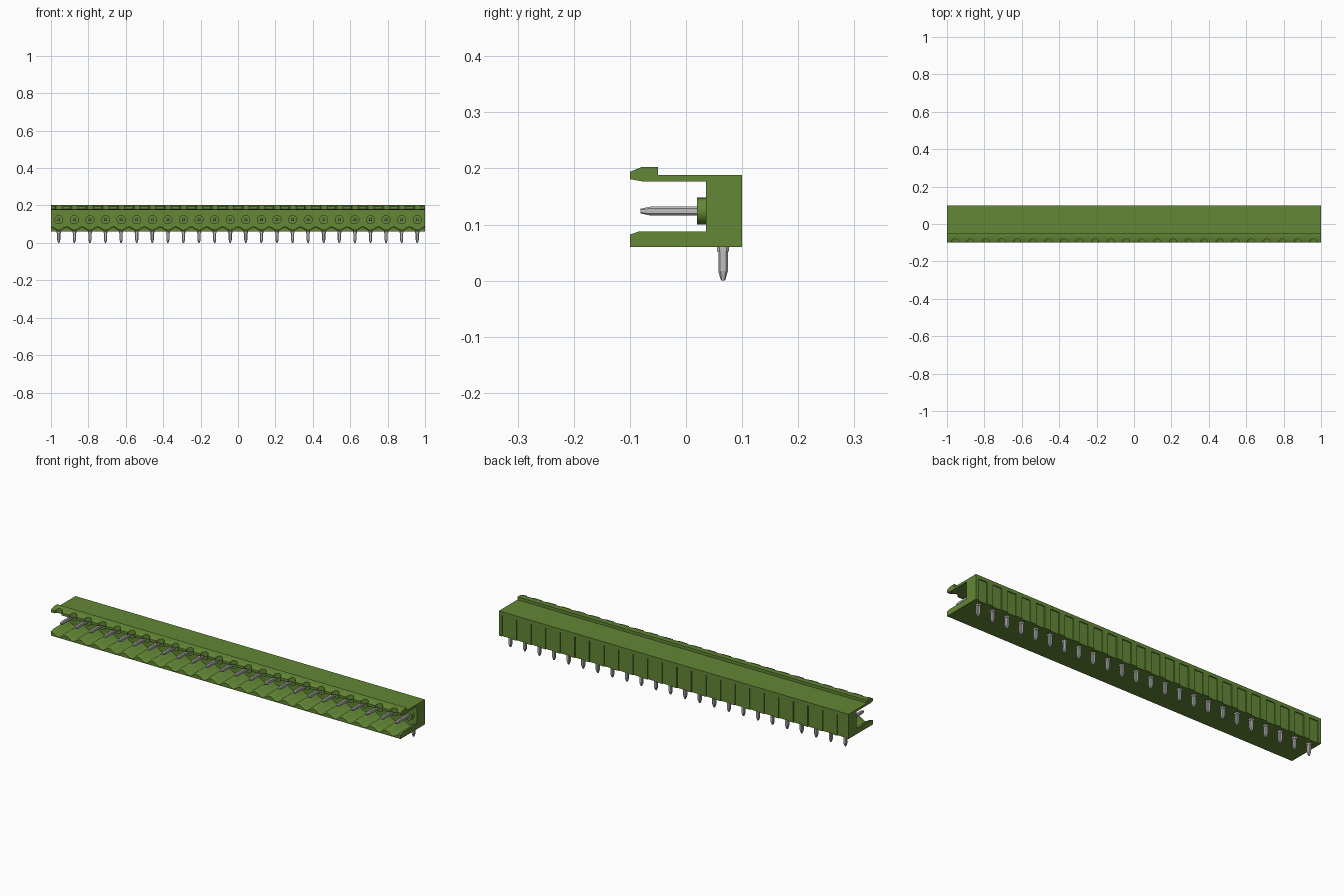
import bpy, bmesh, math

cube = bpy.data.objects.get("Cube")
if cube:
    bpy.data.objects.remove(cube, do_unlink=True)

POLES = 24
PITCH = 2 / POLES


def material(name, rgb):
    m = bpy.data.materials.new(name)
    m.use_nodes = True
    m.diffuse_color = (*rgb, 1)
    bsdf = next(n for n in m.node_tree.nodes if n.type == 'BSDF_PRINCIPLED')
    bsdf.inputs["Base Color"].default_value = (*rgb, 1)
    return m


GREEN = material("green plastic", (0.125, 0.245, 0.037))
METAL = material("tinned metal", (0.52, 0.52, 0.52))


def make(name, bm, mat, repeat=1, smooth=False):
    bmesh.ops.recalc_face_normals(bm, faces=bm.faces)
    me = bpy.data.meshes.new(name)
    bm.to_mesh(me)
    bm.free()
    me.materials.append(mat)
    ob = bpy.data.objects.new(name, me)
    bpy.context.collection.objects.link(ob)
    if repeat > 1:
        arr = ob.modifiers.new("per pole", 'ARRAY')
        arr.count = repeat
        arr.use_relative_offset = False
        arr.use_constant_offset = True
        arr.constant_offset_displace = (PITCH, 0, 0)
    if smooth:
        bpy.ops.object.select_all(action='DESELECT')
        ob.select_set(True)
        bpy.context.view_layer.objects.active = ob
        bpy.ops.object.shade_smooth_by_angle(angle=math.radians(30))
    return ob


def loft(rings):
    """Closed solid through rings with equal point counts."""
    bm = bmesh.new()
    vs = [[bm.verts.new(p) for p in r] for r in rings]
    for a, b in zip(vs, vs[1:]):
        for i in range(len(a)):
            j = (i + 1) % len(a)
            bm.faces.new((a[i], a[j], b[j], b[i]))
    bm.faces.new(vs[0])
    bm.faces.new(vs[-1][::-1])
    return bm


def box(x0, x1, y0, y1, z0, z1):
    return loft([[(x, y0, z0), (x, y1, z0), (x, y1, z1), (x, y0, z1)] for x in (x0, x1)])


def profile(x, dx):
    """Side outline, with the scalloped floor and the notched upper lip."""
    g = 0.009 * (1 + math.cos(math.tau * dx / PITCH))
    n = 0.02 * math.sqrt(max(0, 1 - (dx / 0.02) ** 2))
    t = n / 0.022
    pts = [(0.095, 0.06), (0.095, 0.188), (-0.05, 0.188), (-0.05, 0.203),
           (-0.078, 0.203), (-0.1 + n, 0.194 + 0.009 * t),
           (-0.1 + n, 0.181 - 0.004 * t), (-0.078, 0.177),
           (0.036, 0.177), (0.036, 0.088 - g),
           (-0.083, 0.088 - g), (-0.1, 0.082 - g), (-0.1, 0.06)]
    return [(x, y, z) for y, z in pts]


# Housing: one open C section running the whole length
half = [0, 0.006, 0.011, 0.015, 0.018, 0.02, 0.026, 0.034]
steps = [-PITCH / 2] + [-d for d in half[:0:-1]] + half
rings = []
for i in range(POLES):
    c = -1 + PITCH * (i + 0.5)
    rings += [profile(c + d, d) for d in steps]
rings.append(profile(1, PITCH / 2))
make("housing", loft(rings), GREEN, smooth=True)

# Back wall: top border and ribs framing the recessed panels
RIB = 0.0165
make("back_top_border", box(-1, 1, 0.095, 0.1, 0.17, 0.188), GREEN)
make("back_rib", box(-1 + PITCH - RIB, -1 + PITCH + RIB, 0.095, 0.1, 0.06, 0.17),
     GREEN, POLES - 1)
make("back_end_rib_right", box(-1, -1 + RIB, 0.095, 0.1, 0.06, 0.17), GREEN)
make("back_end_rib_left", box(1 - RIB, 1, 0.095, 0.1, 0.06, 0.17), GREEN)

X0 = -1 + PITCH / 2


def round_ring(y, r, n=24):
    return [(X0 + r * math.cos(math.tau * k / n), y, 0.124 + r * math.sin(math.tau * k / n))
            for k in range(n)]


def square(center, h, axis):
    """Square with trimmed corners, across the given axis."""
    q = h * 0.6
    out = []
    for a, b in ((h, q), (q, h), (-q, h), (-h, q), (-h, -q), (-q, -h), (q, -h), (h, -q)):
        out.append((X0 + a, center, 0.124 + b) if axis == 'Y' else (X0 + a, 0.066 + b, center))
    return out


# Round socket boss around each contact
make("contact_boss", loft([round_ring(0.04, 0.024), round_ring(0.02, 0.024)]),
     GREEN, POLES, smooth=True)

# Mating pins pointing forward
make("contact_pin", loft([square(y, h, 'Y') for y, h in
                          ((0.03, 0.0078), (-0.064, 0.0078), (-0.081, 0.0042))]),
     METAL, POLES)

# Solder pins pointing down, with a small collar under the housing
make("solder_pin", loft([square(z, h, 'Z') for z, h in
                         ((0.07, 0.0085), (0.017, 0.0085), (0.003, 0.0045), (0, 0.0035))]),
     METAL, POLES)
make("solder_pin_collar", loft([square(z, 0.011, 'Z') for z in (0.064, 0.052)]),
     METAL, POLES)
